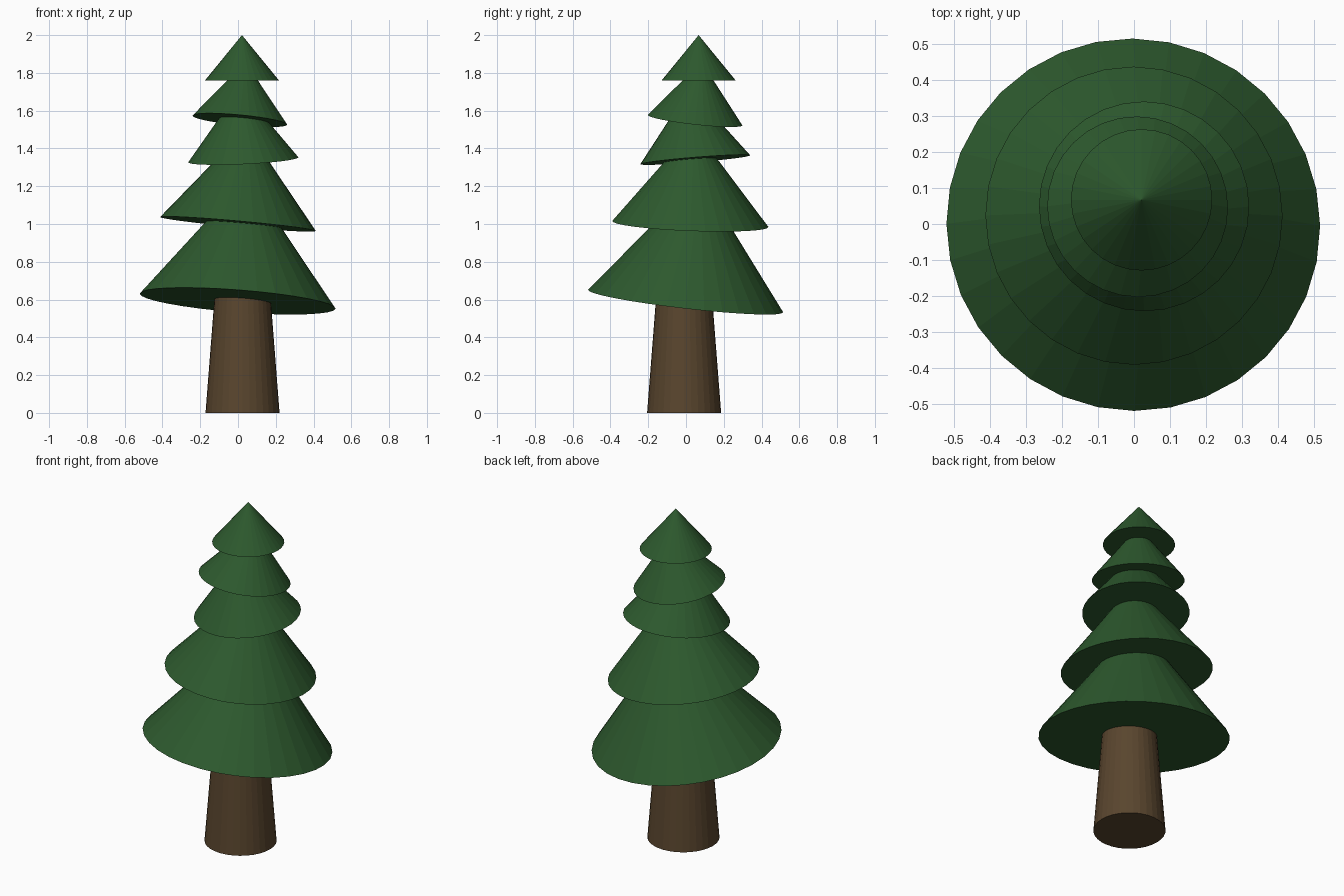
import bpy
from mathutils import Vector

if "Cube" in bpy.data.objects:
    bpy.data.objects.remove(bpy.data.objects["Cube"])


def material(name, rgb):
    m = bpy.data.materials.new(name)
    m.diffuse_color = (*rgb, 1)
    m.use_nodes = True
    m.node_tree.nodes["Principled BSDF"].inputs["Base Color"].default_value = m.diffuse_color
    return m


GREEN = material("needles", (0.026, 0.1, 0.027))
BROWN = material("bark", (0.1, 0.06, 0.027))


def cone(name, base, r1, r2, height, mat, slope=(0, 0)):
    """Cone standing on its base centre; slope is the base plane's (dz/dx, dz/dy)."""
    axis = Vector((-slope[0], -slope[1], 1)).normalized()
    bpy.ops.mesh.primitive_cone_add(
        vertices=32, radius1=r1, radius2=r2, depth=height,
        location=Vector(base) + axis * height / 2,
        rotation=Vector((0, 0, 1)).rotation_difference(axis).to_euler())
    obj = bpy.context.object
    obj.name = name
    obj.data.materials.append(mat)


# Tapered trunk, running a little way into the lowest tier
cone("trunk", (0.024, -0.01, 0), 0.196, 0.143, 0.68, BROWN)

# Foliage tiers, bottom to top: base centre, radius, height, tilt of the base
tiers = [
    ((-0.002, -0.002, 0.592), 0.52, 0.665, (-0.077, -0.115)),
    ((0.0, 0.023, 1.0), 0.414, 0.51, (-0.09, -0.039)),
    ((0.028, 0.049, 1.34), 0.292, 0.38, (0.046, 0.081)),
    ((0.01, 0.048, 1.55), 0.252, 0.312, (-0.096, -0.111)),
    ((0.021, 0.067, 1.76), 0.196, 0.24, (0, 0)),
]
for i, (base, radius, height, slope) in enumerate(tiers, 1):
    cone(f"foliage_tier_{i}", base, radius, 0, height, GREEN, slope)
